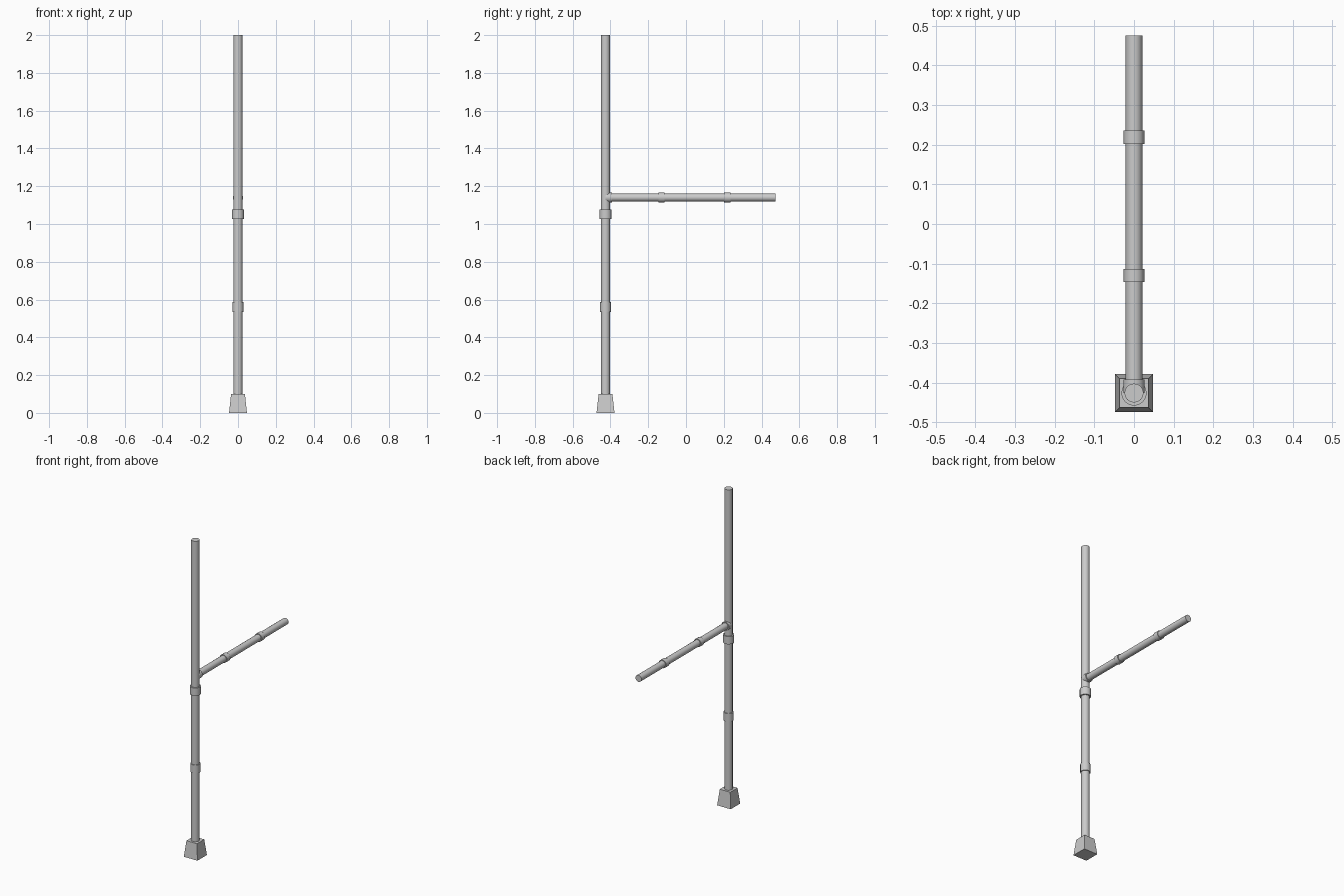
import bpy, math

if "Cube" in bpy.data.objects:
    bpy.data.objects.remove(bpy.data.objects["Cube"])

POST_Y = -0.426
ARM_Z = 1.14


def rod(name, radius, a, b, sides, along_y=False):
    """Cylinder from a to b, on the post axis (z) or the arm axis (y)."""
    mid = (a + b) / 2
    loc = (0, mid, ARM_Z) if along_y else (0, POST_Y, mid)
    # half-step turn puts a flat side square to the view axes
    bpy.ops.mesh.primitive_cylinder_add(vertices=sides, radius=radius, depth=b - a, location=loc)
    ob = bpy.context.object
    ob.name = name
    if along_y:
        ob.rotation_euler = (math.pi / 2, 0, 0)
    bpy.ops.object.shade_smooth_by_angle(angle=math.radians(35))
    return ob


# Tapered square foot
bpy.ops.mesh.primitive_cone_add(vertices=4, radius1=0.0475 * math.sqrt(2),
                                radius2=0.0365 * math.sqrt(2), depth=0.1,
                                location=(0, POST_Y, 0.05), rotation=(0, 0, math.pi / 4))
bpy.context.object.name = "foot"

# Upright post and its two collars
rod("post", 0.024, 0.09, 2.0, 16)
rod("post_lower_collar", 0.029, 0.535, 0.587, 16)
rod("post_upper_collar", 0.032, 1.027, 1.076, 16)

# Side arm, its socket on the post, and two collars
rod("arm", 0.021, -0.42, 0.475, 16, True)
rod("arm_socket", 0.027, -0.426, -0.392, 16, True)
rod("arm_inner_collar", 0.026, -0.146, -0.113, 16, True)
rod("arm_outer_collar", 0.026, 0.202, 0.235, 16, True)
